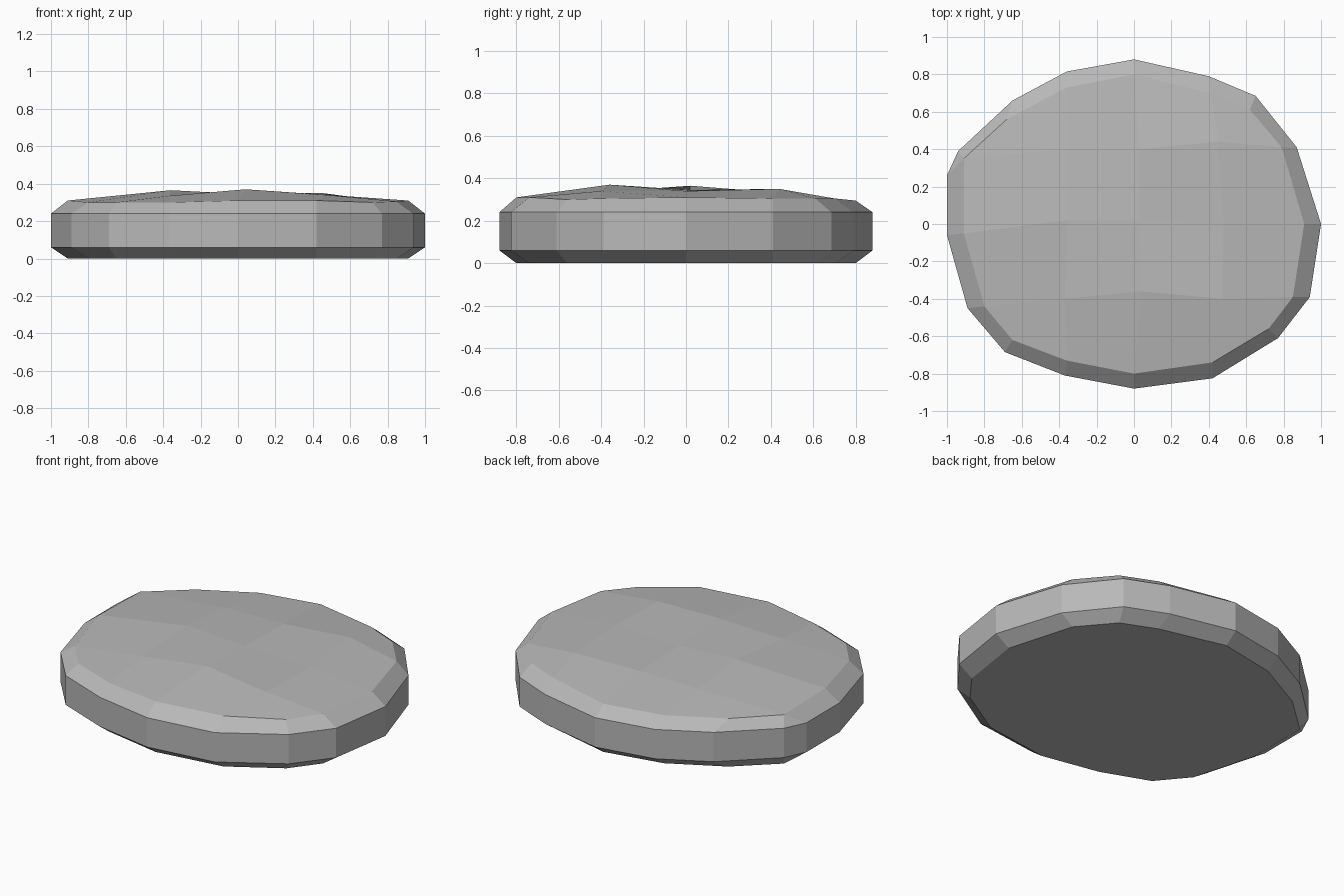
import bpy, bmesh

if "Cube" in bpy.data.objects:
    bpy.data.objects.remove(bpy.data.objects["Cube"])

# Worn top face: 5 x 5 grid of (x, y, z), rows from front to back
top_rows = [
    [(-.65, -.62, .30), (-.36, -.73, .30), (0, -.80, .31), (.42, -.74, .31), (.72, -.56, .30)],
    [(-.80, -.44, .30), (-.37, -.40, .335), (.04, -.36, .37), (.47, -.40, .34), (.85, -.39, .305)],
    [(-.91, -.05, .31), (-.36, .02, .365), (.03, .02, .345), (.48, .0, .34), (.91, 0, .31)],
    [(-.91, .35, .30), (-.36, .40, .33), (.03, .40, .335), (.45, .44, .35), (.79, .41, .305)],
    [(-.68, .56, .295), (-.36, .73, .295), (0, .80, .295), (.41, .70, .305), (.62, .61, .305)],
]
# Side wall outline, counter-clockwise from +x
outline = [(1, 0), (.87, .41), (.65, .685), (.40, .79), (0, .88), (-.36, .815),
           (-.65, .66), (-.94, .39), (-1, .26), (-1, -.06), (-.89, -.45),
           (-.69, -.685), (-.37, -.81), (0, -.88), (.42, -.825), (.77, -.61), (.94, -.39)]

bm = bmesh.new()
grid = [[bm.verts.new(p) for p in row] for row in top_rows]
for j in range(4):
    for i in range(4):
        bm.faces.new((grid[j][i], grid[j][i + 1], grid[j + 1][i + 1], grid[j + 1][i]))

# Rim of the top face, in the same order as the outline
rim = ([grid[j][4] for j in (2, 3, 4)] + [grid[4][i] for i in (3, 2, 1, 0)]
       + [grid[j][0] for j in (3, 2, 1, 0)] + [grid[0][i] for i in (1, 2, 3, 4)]
       + [grid[1][4]])
base = [bm.verts.new((v.co.x, v.co.y, 0)) for v in rim]
# The clipped back-left corner has two wall points for one rim point
for ring in (rim, base):
    ring.insert(7, ring[7])


def bridge(lower, upper):
    n = len(lower)
    for i in range(n):
        k = (i + 1) % n
        quad = dict.fromkeys((lower[i], lower[k], upper[k], upper[i]))
        bm.faces.new(list(quad))


# Lower chamfer, wall, upper chamfer and flat underside
wall_low = [bm.verts.new((x, y, .06)) for x, y in outline]
wall_high = [bm.verts.new((x, y, .24)) for x, y in outline]
bridge(base, wall_low)
bridge(wall_low, wall_high)
bridge(wall_high, rim)
bm.faces.new(list(dict.fromkeys(reversed(base))))
bm.normal_update()

mesh = bpy.data.meshes.new("stepping_stone")
bm.to_mesh(mesh)
bm.free()

# Darker stone grey
stone = bpy.data.materials.new("stone_grey")
stone.diffuse_color = (.48, .48, .48, 1)
stone.use_nodes = True
stone.node_tree.nodes["Principled BSDF"].inputs["Base Color"].default_value = stone.diffuse_color
mesh.materials.append(stone)
bpy.context.collection.objects.link(bpy.data.objects.new("stepping_stone", mesh))
